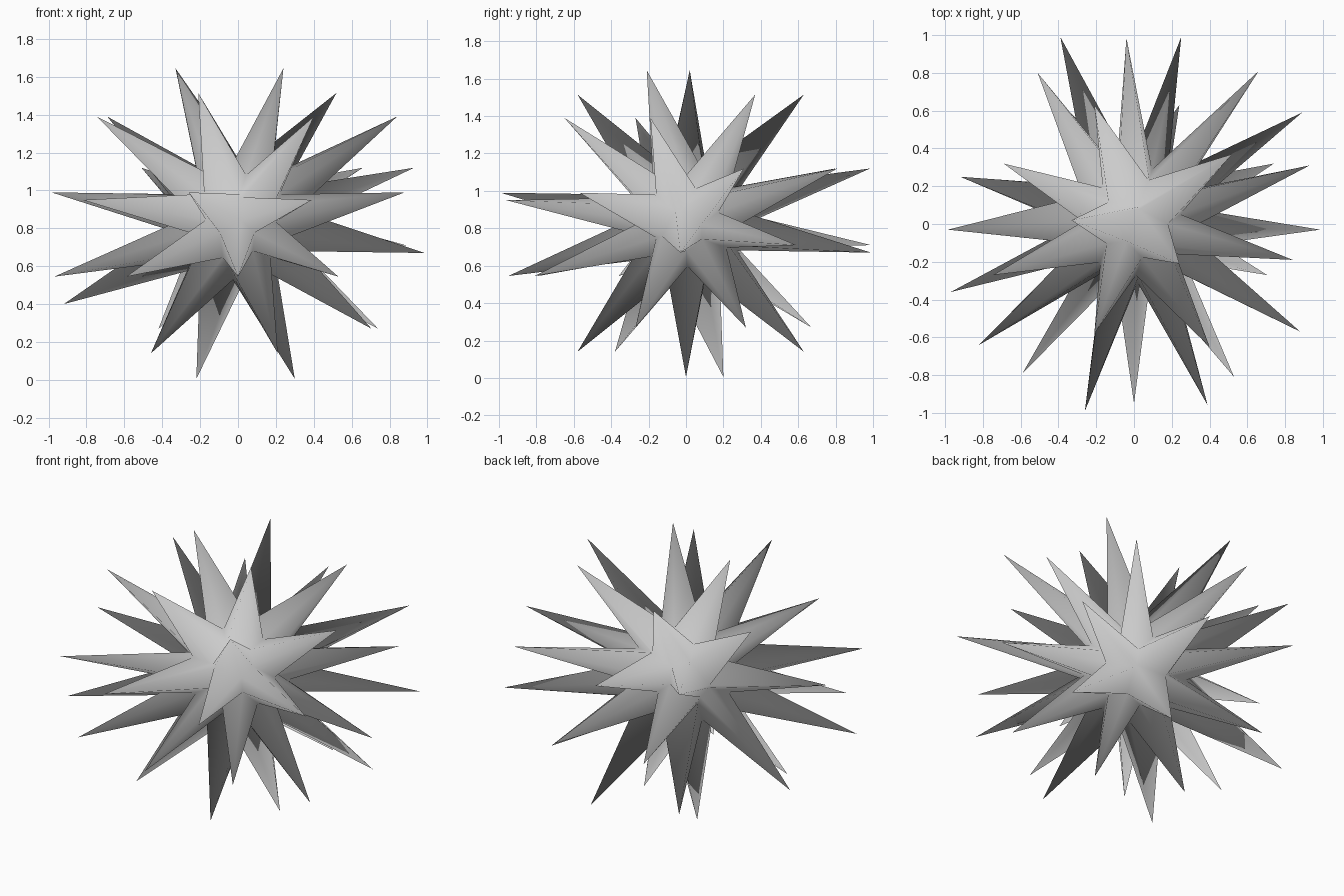
import bpy, bmesh
from mathutils import Vector

if "Cube" in bpy.data.objects:
    bpy.data.objects.remove(bpy.data.objects["Cube"])

CENTRE = Vector((0, 0, 0.83))
BASE_R = 0.31

# spike tips in rings of equal height: (height, [(x, y), ...])
rings = [
    (1.645, [(-.33, .02), (.24, -.21)]),
    (1.515, [(-.21, .63), (-.21, -.58), (.52, .37)]),
    (1.39, [(.40, -.65), (-.745, -.27), (-.69, .32), (.84, -.19)]),
    (1.12, [(.93, .31), (.66, .81), (-.51, .80), (-.04, .985)]),
    (0.99, [(-.26, -.99), (-.985, -.03), (.88, -.57)]),
    (0.95, [(.39, -.96), (-.82, -.64)]),
    (0.71, [(-.39, .99), (.89, .59)]),
    (0.67, [(.25, .99), (.985, -.03)]),
    (0.545, [(-.97, -.36), (-.59, -.79), (.53, -.81), (0, -.95)]),
    (0.40, [(-.92, .25)]),
    (0.27, [(-.42, .67), (.74, .32), (.705, -.27)]),
    (0.14, [(.21, -.58), (.24, .63), (-.46, -.38)]),
    (0.005, [(.30, 0), (-.22, .20)]),
]
tips = [Vector((x, y, z)) - CENTRE for z, pts in rings for x, y in pts]

# hull of the tip directions tells which spikes are neighbours
hull = bmesh.new()
for t in tips:
    hull.verts.new(t.normalized())
bmesh.ops.convex_hull(hull, input=hull.verts[:])
bmesh.ops.triangulate(hull, faces=hull.faces[:])
hull.faces.index_update()

# spiky ball: a valley point between every three neighbours, a pyramid per tip
bm = bmesh.new()
valley = {}
for f in hull.faces:
    n = f.normal.copy()
    if n.dot(f.calc_center_median()) < 0:
        n.negate()
    valley[f.index] = bm.verts.new(CENTRE + n * BASE_R)
for v in hull.verts:
    tip = min(tips, key=lambda t: (t.normalized() - v.co).length)
    apex = bm.verts.new(CENTRE + tip)
    for e in v.link_edges:
        if len(e.link_faces) == 2:
            a, b = (valley[f.index] for f in e.link_faces)
            bm.faces.new((apex, a, b))
bmesh.ops.recalc_face_normals(bm, faces=bm.faces[:])
hull.free()

mesh = bpy.data.meshes.new("spiky_ball")
bm.to_mesh(mesh)
bm.free()
ball = bpy.data.objects.new("spiky_ball", mesh)
bpy.context.collection.objects.link(ball)
for p in mesh.polygons:
    p.use_smooth = True
